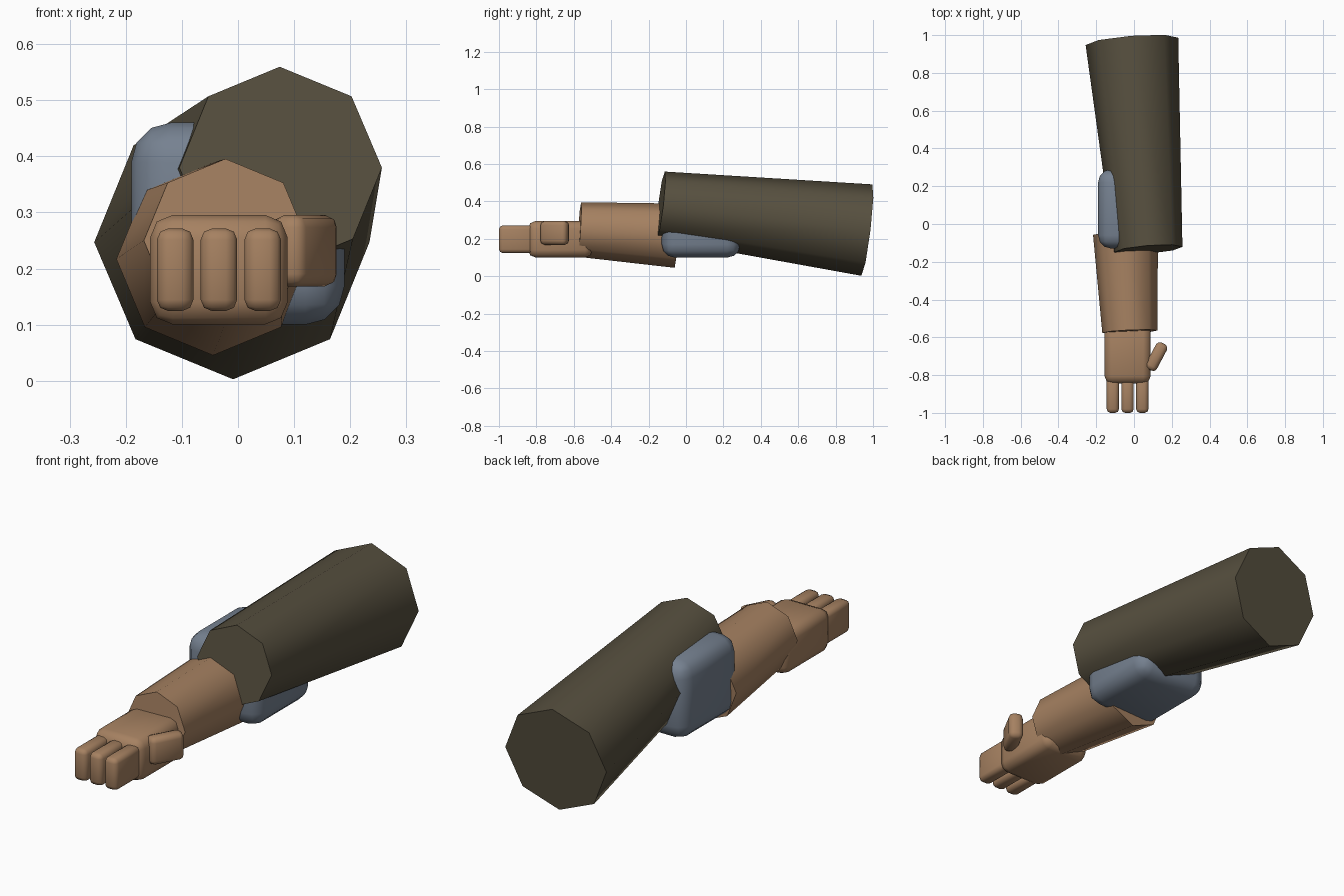
import bpy
from math import radians
from mathutils import Vector

if "Cube" in bpy.data.objects:
    bpy.data.objects.remove(bpy.data.objects["Cube"])


def material(name, rgb):
    m = bpy.data.materials.new(name)
    m.diffuse_color = (*rgb, 1)
    m.use_nodes = True
    m.node_tree.nodes["Principled BSDF"].inputs["Base Color"].default_value = m.diffuse_color
    return m


SKIN = material("skin", (0.38, 0.22, 0.12))
CLOTH = material("cloth", (0.095, 0.08, 0.05))
PAD = material("pad", (0.18, 0.22, 0.28))


def finish(name, mat, angle):
    ob = bpy.context.object
    ob.name = name
    ob.data.materials.append(mat)
    bpy.ops.object.shade_smooth_by_angle(angle=radians(angle))
    return ob


def limb(name, a, b, ra, rb, mat):
    """Eight-sided tapered tube between two points, a corner pointing up."""
    a, b = Vector(a), Vector(b)
    d = b - a
    bpy.ops.mesh.primitive_cone_add(
        vertices=8, radius1=ra, radius2=rb, depth=d.length,
        location=(a + b) / 2, rotation=d.to_track_quat('Z', 'Y').to_euler())
    return finish(name, mat, 50)


def block(name, centre, size, bevel, mat, turn=0, segments=2):
    """Rounded box, optionally turned about z."""
    bpy.ops.mesh.primitive_cube_add(size=1, location=centre)
    ob = bpy.context.object
    ob.scale = size
    bpy.ops.object.transform_apply(location=False, rotation=False, scale=True)
    ob.rotation_euler.z = radians(turn)
    mod = ob.modifiers.new("round", 'BEVEL')
    mod.width = bevel
    mod.segments = segments
    bpy.ops.object.modifier_apply(modifier=mod.name)
    return finish(name, mat, 50)


# Upper arm sleeve and forearm
limb("upper_sleeve", (0.076, -0.135, 0.38), (-0.011, 0.967, 0.247), 0.181, 0.246, CLOTH)
limb("forearm", (-0.022, -0.57, 0.25), (-0.045, -0.05, 0.217), 0.146, 0.172, SKIN)

# Elbow pad
block("elbow_pad", (0, 0.08, 0.28), (0.38, 0.42, 0.36), 0.07, PAD, segments=3)

# Hand
block("palm", (-0.034, -0.672, 0.198), (0.245, 0.345, 0.195), 0.04, SKIN)
for i in range(3):
    block(f"finger_{i + 1}", (-0.112 + i * 0.078, -0.905, 0.198),
          (0.065, 0.19, 0.147), 0.02, SKIN)
block("thumb", (0.119, -0.702, 0.232), (0.065, 0.157, 0.127), 0.022, SKIN, turn=-28)
